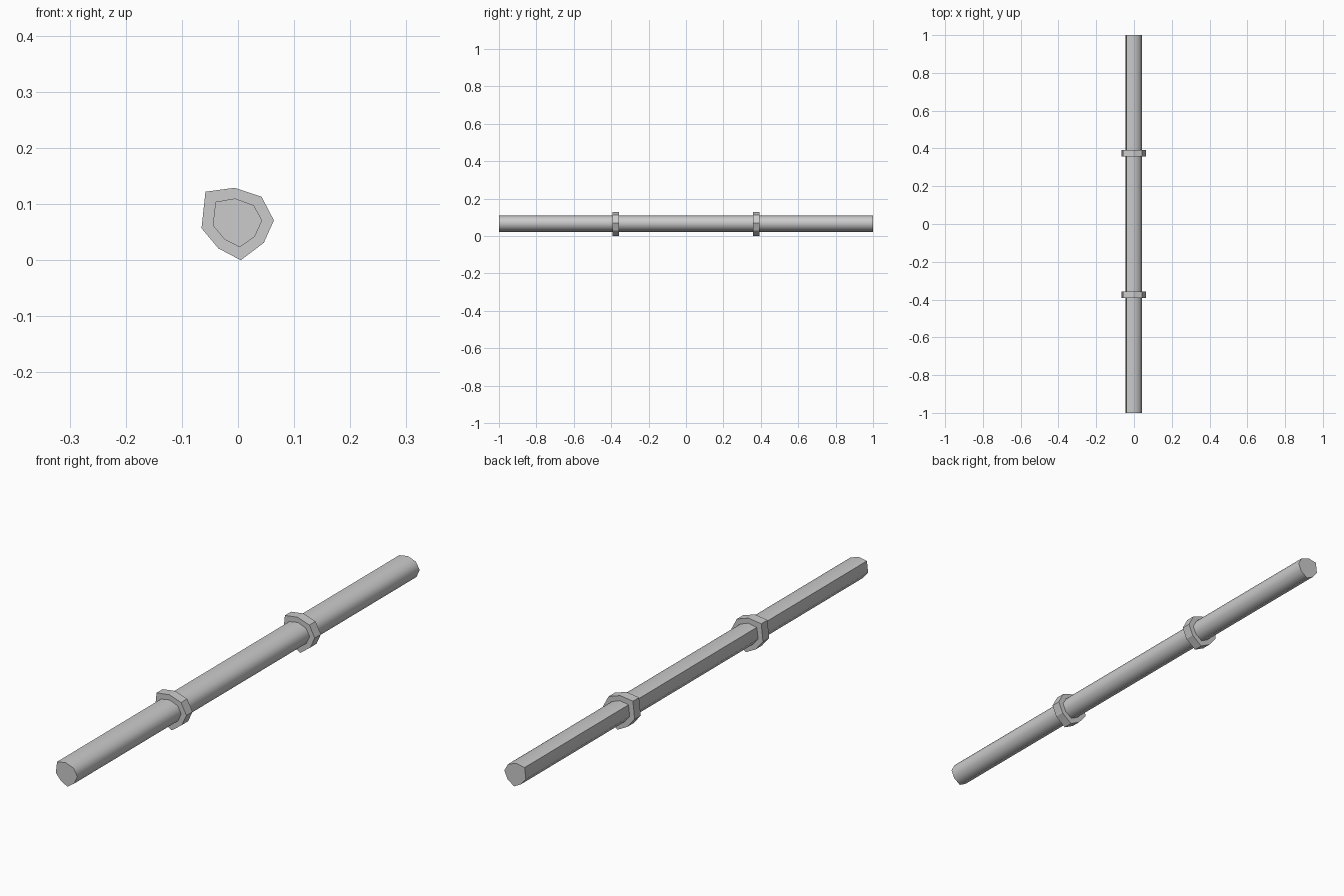
import bpy, bmesh, math

if "Cube" in bpy.data.objects:
    bpy.data.objects.remove(bpy.data.objects["Cube"])

# Irregular eight-sided cross-sections (x, z)
PIPE = [(-0.040, 0.104), (-0.005, 0.110), (0.028, 0.098), (0.043, 0.071),
        (0.030, 0.042), (0.003, 0.023), (-0.024, 0.037), (-0.045, 0.062)]
COLLAR = [(-0.058, 0.122), (-0.006, 0.129), (0.042, 0.113), (0.064, 0.071),
          (0.046, 0.031), (0.005, 0.0), (-0.035, 0.021), (-0.065, 0.057)]


def loft(name, sections, caps=False):
    """Skin a row of (y, profile) sections, optionally capping the ends."""
    bm = bmesh.new()
    rings = [[bm.verts.new((x, y, z)) for x, z in prof] for y, prof in sections]
    for a, b in zip(rings, rings[1:]):
        for i in range(len(a)):
            j = (i + 1) % len(a)
            bm.faces.new((a[i], a[j], b[j], b[i]))
    if caps:
        bm.faces.new(rings[0])
        bm.faces.new(rings[-1][::-1])
    bmesh.ops.recalc_face_normals(bm, faces=bm.faces)
    mesh = bpy.data.meshes.new(name)
    bm.to_mesh(mesh)
    bm.free()
    obj = bpy.data.objects.new(name, mesh)
    bpy.context.collection.objects.link(obj)
    return obj


# Long straight pipe, smooth along its sides with sharp ends
pipe = loft("pipe", [(-1, PIPE), (1, PIPE)], caps=True)
bpy.context.view_layer.objects.active = pipe
pipe.select_set(True)
bpy.ops.object.shade_smooth_by_angle(angle=math.radians(65))

# Two flat-faced collars, closed against the pipe surface
for name, y in (("front_collar", -0.375), ("back_collar", 0.375)):
    y0, y1 = y - 0.018, y + 0.018
    loft(name, [(y0, PIPE), (y0, COLLAR), (y1, COLLAR), (y1, PIPE), (y0, PIPE)])
    mesh = bpy.data.objects[name].data
    bm = bmesh.new()
    bm.from_mesh(mesh)
    bmesh.ops.remove_doubles(bm, verts=bm.verts, dist=0.0005)
    bmesh.ops.recalc_face_normals(bm, faces=bm.faces)
    bm.to_mesh(mesh)
    bm.free()
